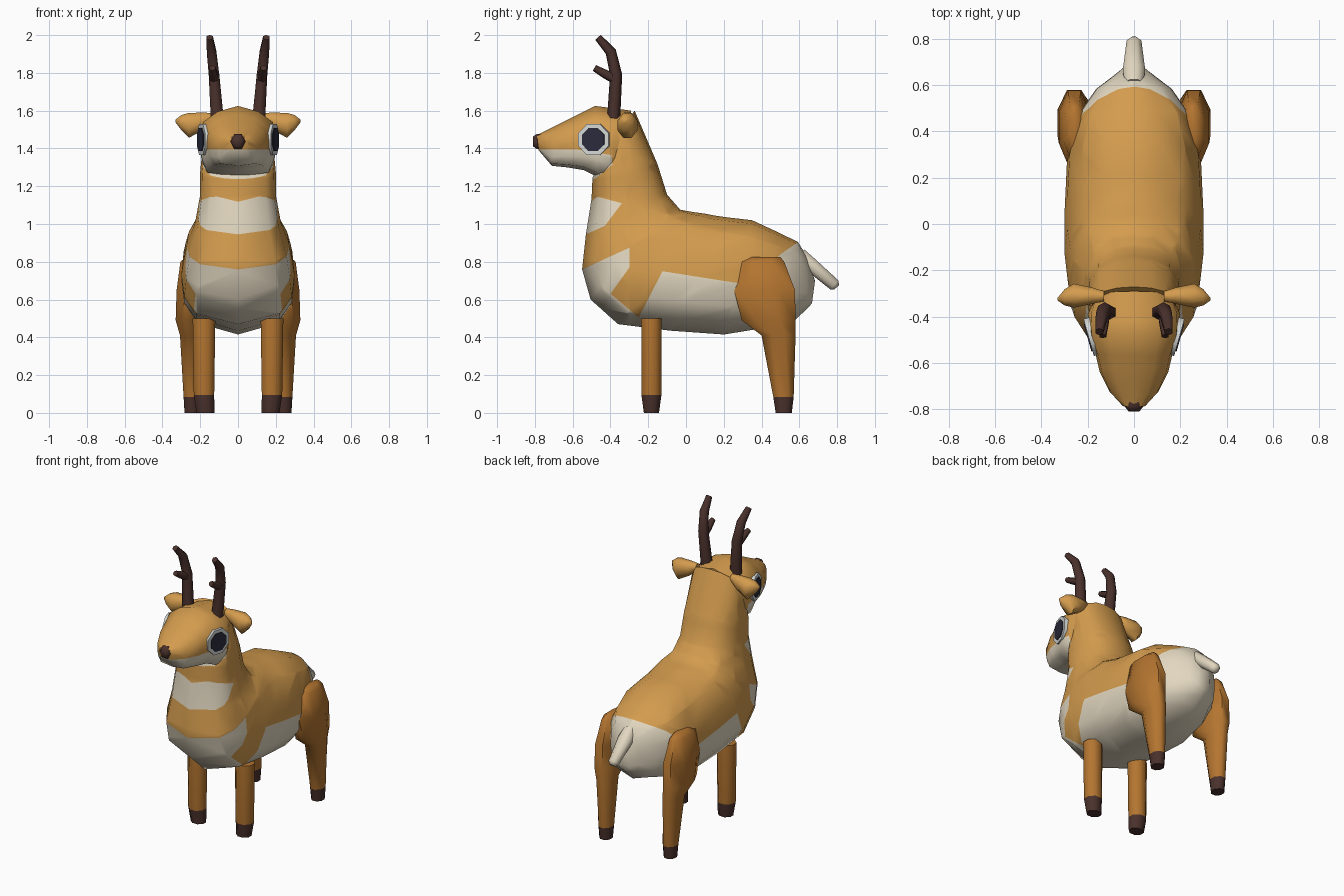
import bpy, bmesh, math
from mathutils import Vector

cube = bpy.data.objects.get("Cube")
if cube:
    bpy.data.objects.remove(cube, do_unlink=True)


def material(name, rgb):
    lin = [((c / 255 + 0.055) / 1.055) ** 2.4 for c in rgb] + [1.0]
    m = bpy.data.materials.new(name)
    m.diffuse_color = lin
    m.use_nodes = True
    bsdf = m.node_tree.nodes["Principled BSDF"]
    bsdf.inputs["Base Color"].default_value = lin
    bsdf.inputs["Roughness"].default_value = 0.9
    return m


TAN = material("tan coat", (212, 156, 78))
BROWN = material("leg brown", (180, 117, 48))
CREAM = material("cream", (226, 215, 192))
DARK = material("dark horn", (74, 49, 44))
EYE_WHITE = material("eye ring", (212, 215, 212))
EYE_DARK = material("eye dark", (42, 42, 60))

# Cream markings as outlines in the side plane (y, z)
MARKINGS = [
    [(-.34, 1.11), (-.47, 1.145), (-.62, 1.02), (-.62, .905), (-.43, .99)],
    [(-.30, .875), (-.7, .69), (-.7, .3), (.9, .3), (.9, 1.05), (.60, .908),
     (.50, .84), (.35, .675), (-.125, .75), (-.25, .505), (-.40, .63), (-.30, .77)],
    [(-.9, 1.395), (-.58, 1.395), (-.395, 1.365), (-.39, 1.315), (-.48, 1.24), (-.9, 1.2)],
]


def inside(poly, y, z):
    hit = False
    for (y0, z0), (y1, z1) in zip(poly, poly[1:] + poly[:1]):
        if (z0 > z) != (z1 > z) and y < (y1 - y0) * (z - z0) / (z1 - z0) + y0:
            hit = not hit
    return hit


def cut_markings(bm):
    for poly in MARKINGS:
        for (y0, z0), (y1, z1) in zip(poly, poly[1:] + poly[:1]):
            bmesh.ops.bisect_plane(bm, geom=bm.verts[:] + bm.edges[:] + bm.faces[:], dist=1e-5,
                                   plane_co=(0, y0, z0), plane_no=(0, z1 - z0, y0 - y1))


def coat_rule(c):
    return int(any(inside(p, c.y, c.z) for p in MARKINGS))


def loft(name, rings, mats, rule=None, marked=False):
    """Skin a list of equal-length point rings and cap both ends."""
    bm = bmesh.new()
    vs = [[bm.verts.new(p) for p in ring] for ring in rings]
    n = len(vs[0])
    for a, b in zip(vs, vs[1:]):
        for i in range(n):
            j = (i + 1) % n
            bm.faces.new((a[i], a[j], b[j], b[i]))
    bm.faces.new(vs[0])
    bm.faces.new(vs[-1])
    bmesh.ops.recalc_face_normals(bm, faces=bm.faces)
    if marked:
        cut_markings(bm)
    if rule:
        for f in bm.faces:
            f.material_index = rule(f.calc_center_median())
    me = bpy.data.meshes.new(name)
    bm.to_mesh(me)
    bm.free()
    for m in mats:
        me.materials.append(m)
    ob = bpy.data.objects.new(name, me)
    bpy.context.collection.objects.link(ob)
    bpy.ops.object.select_all(action='DESELECT')
    ob.select_set(True)
    bpy.context.view_layer.objects.active = ob
    bpy.ops.object.shade_smooth_by_angle(angle=math.radians(62))


def profile_rings(stations, section):
    """Rings from (low point, high point, half width) in the symmetry plane."""
    outline = section + [(-x, t) for x, t in section[-2:0:-1]]
    rings = []
    for low, high, w in stations:
        mid = [(a + b) / 2 for a, b in zip(low, high)]
        half = [(b - a) / 2 for a, b in zip(low, high)]
        rings.append([(x * w, mid[0] + half[0] * t, mid[1] + half[1] * t) for x, t in outline])
    return rings


def tube_rings(path, sizes, u, v=None, sides=8):
    """Flat-sided rings along a path; sizes are half extents along u and v."""
    pts = [Vector(p) for p in path]
    u = Vector(u)
    k = 1 / math.cos(math.pi / sides)
    rings = []
    for i, (p, s) in enumerate(zip(pts, sizes)):
        a, b = s if isinstance(s, tuple) else (s, s)
        t = pts[min(i + 1, len(pts) - 1)] - pts[max(i - 1, 0)]
        vv = Vector(v) if v else t.cross(u).normalized()
        rings.append([p + u * a * k * math.cos(g) + vv * b * k * math.sin(g)
                      for g in [(j + .5) * 2 * math.pi / sides for j in range(sides)]])
    return rings


X, Y, Z = (1, 0, 0), (0, 1, 0), (0, 0, 1)

# Neck and trunk in one skin
trunk = [((-.42, 1.40), (-.272, 1.60), .18), ((-.495, 1.245), (-.15, 1.315), .20),
         ((-.50, 1.135), (-.10, 1.155), .202), ((-.53, .945), (-.03, 1.075), .228),
         ((-.55, .76), (.04, 1.063), .27), ((-.505, .60), (.10, 1.055), .288),
         ((-.36, .47), (.15, 1.045), .30), ((-.08, .435), (.22, 1.035), .30),
         ((.20, .415), (.35, 1.02), .29), ((.43, .452), (.49, .955), .25),
         ((.575, .49), (.592, .905), .165), ((.64, .55), (.64, .83), .09),
         ((.667, .58), (.683, .70), .045)]
trunk_section = [(0, 1), (.4, .94), (.76, .72), (.96, .33), (1, -.1), (.95, -.5), (.74, -.8), (0, -1)]
loft("body", profile_rings(trunk, trunk_section), [TAN, CREAM], coat_rule, True)

# Head
head = [((-.33, 1.30), (-.29, 1.60), .165), ((-.40, 1.25), (-.38, 1.612), .20),
        ((-.47, 1.25), (-.48, 1.625), .197), ((-.54, 1.285), (-.57, 1.58), .168),
        ((-.63, 1.30), (-.65, 1.54), .148), ((-.71, 1.308), (-.74, 1.495), .105),
        ((-.78, 1.39), (-.79, 1.47), .05)]
head_section = [(0, 1), (.55, .84), (.93, .55), (1, 0), (.97, -.5), (.82, -.88), (0, -1)]
loft("head", profile_rings(head, head_section), [TAN, CREAM], coat_rule, True)

# Nose and tail
loft("nose", tube_rings([(0, -.765, 1.437), (0, -.79, 1.437), (0, -.81, 1.437)],
                        [(.038, .031), (.04, .034), (.026, .02)], Z, X, 6), [DARK])
loft("tail", tube_rings([(0, .60, .835), (0, .66, .785), (0, .785, .678), (0, .797, .664)],
                        [.04, (.048, .038), (.032, .032), (.018, .018)], X), [CREAM])


def hoof_rule(c):
    return int(c.z < .085)


for s, side in ((1, "left"), (-1, "right")):
    # Front leg
    loft("front_leg_" + side,
         tube_rings([(s * .18, -.183, .50), (s * .18, -.183, .095), (s * .172, -.183, 0)],
                    [(.06, .054), (.054, .053), (.047, .04)], X, Y), [BROWN, DARK], hoof_rule)

    # Hind leg with thigh: (z, y range, x range)
    hind = [(.825, .35, .50, .235, .275), (.80, .29, .52, .21, .305), (.65, .255, .577, .19, .325),
            (.49, .295, .58, .19, .33), (.41, .40, .58, .195, .307),
            (.085, .462, .57, .20, .288), (0, .475, .56, .205, .283)]
    loft("hind_leg_" + side,
         tube_rings([(s * (a + b) / 2, (c + d) / 2, z) for z, c, d, a, b in hind],
                    [((b - a) / 2, (d - c) / 2) for z, c, d, a, b in hind], X, Y),
         [BROWN, DARK], hoof_rule)

    # Ear
    loft("ear_" + side,
         tube_rings([(s * .13, -.312, 1.565), (s * .18, -.31, 1.545), (s * .26, -.31, 1.522),
                     (s * .30, -.317, 1.537), (s * .33, -.325, 1.545)],
                    [(.022, .022), (.035, .045), (.052, .066), (.035, .04), (.006, .008)], Y, Z), [TAN])

    # Antler with a forward prong
    loft("antler_" + side,
         tube_rings([(s * .11, -.383, 1.56), (s * .127, -.37, 1.79), (s * .14, -.398, 1.912),
                     (s * .15, -.466, 1.988)], [(.034, .03), .028, .025, .017], X, sides=6), [DARK])
    loft("antler_prong_" + side,
         tube_rings([(s * .126, -.37, 1.765), (s * .13, -.43, 1.795), (s * .135, -.485, 1.826)],
                    [.024, .02, .015], X, sides=6), [DARK])

    # Eye ring and pupil, turned slightly forward
    normal = Vector((s * .963, -.27, 0))
    across = Vector((.27 * s, .963, 0))
    centre = Vector((s * .193, -.49, 1.447))
    for name, r, top, mat in (("eye_ring_", .083, .003, EYE_WHITE), ("eye_pupil_", .061, .008, EYE_DARK)):
        loft(name + side, tube_rings([centre - normal * .025, centre + normal * top],
                                     [r, r], across, Z), [mat])
